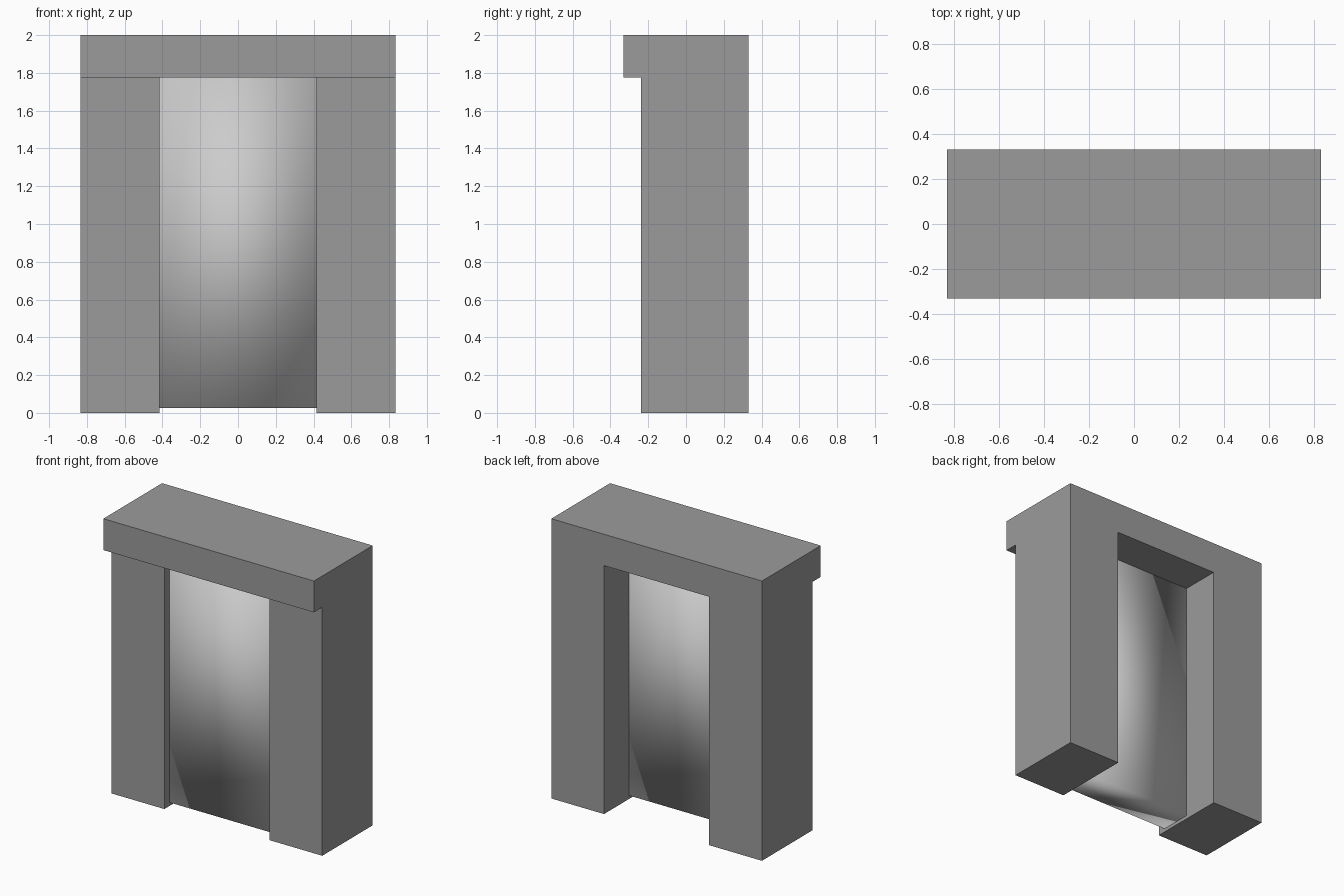
import bpy, bmesh
from mathutils import Vector

if "Cube" in bpy.data.objects:
    bpy.data.objects.remove(bpy.data.objects["Cube"])

W, IN, TOP, OPEN = 0.833, 0.416, 2.0, 1.776    # half widths and heights
BACK, FRONT, LIP = 0.332, -0.238, -0.332       # depths along y


def finish(name, bm, smooth=False):
    bmesh.ops.recalc_face_normals(bm, faces=bm.faces[:])
    mesh = bpy.data.meshes.new(name)
    bm.to_mesh(mesh)
    bm.free()
    for p in mesh.polygons:
        p.use_smooth = smooth
    obj = bpy.data.objects.new(name, mesh)
    bpy.context.collection.objects.link(obj)
    return obj


# Door frame: two posts and a lintel in one profile, pulled forward
bm = bmesh.new()
bottom = {x: bm.verts.new((x, BACK, 0)) for x in (-W, -IN, IN, W)}
mid = {x: bm.verts.new((x, BACK, OPEN)) for x in (-W, -IN, IN, W)}
top = {x: bm.verts.new((x, BACK, TOP)) for x in (-W, W)}
for a, b in ((-W, -IN), (IN, W)):
    bm.faces.new((bottom[a], bottom[b], mid[b], mid[a]))
bm.faces.new([mid[x] for x in (-W, -IN, IN, W)] + [top[W], top[-W]])


def pull(faces, dy):
    geom = bmesh.ops.extrude_face_region(bm, geom=faces, use_keep_orig=len(faces) > 1)["geom"]
    verts = [g for g in geom if isinstance(g, bmesh.types.BMVert)]
    bmesh.ops.translate(bm, verts=verts, vec=Vector((0, dy, 0)))
    return [g for g in geom if isinstance(g, bmesh.types.BMFace)]


front = pull(bm.faces[:], FRONT - BACK)

# Lintel lip: the upper front face steps out over the posts
lintel = max(front, key=lambda f: f.calc_center_median().z)
pull([lintel], LIP - FRONT)
if lintel.is_valid:
    bmesh.ops.delete(bm, geom=[lintel], context='FACES_ONLY')
bmesh.ops.recalc_face_normals(bm, faces=bm.faces[:])
bmesh.ops.dissolve_limit(bm, angle_limit=0.01, verts=bm.verts[:], edges=bm.edges[:])
frame = finish("door_frame", bm)

# Dark grey for the frame
dark = bpy.data.materials.new("dark_grey")
dark.diffuse_color = (0.33, 0.33, 0.33, 1)
dark.use_nodes = True
dark.node_tree.nodes["Principled BSDF"].inputs["Base Color"].default_value = dark.diffuse_color
frame.data.materials.append(dark)

# Door panel: smooth-shaded slab set into the opening, just off the floor
bm = bmesh.new()
bmesh.ops.create_cube(bm, size=1)
lo, hi = Vector((-IN, -0.18, 0.025)), Vector((IN, 0.05, OPEN))
for v in bm.verts:
    v.co = Vector([l if c < 0 else h for c, l, h in zip(v.co, lo, hi)])
finish("door_panel", bm, smooth=True)
